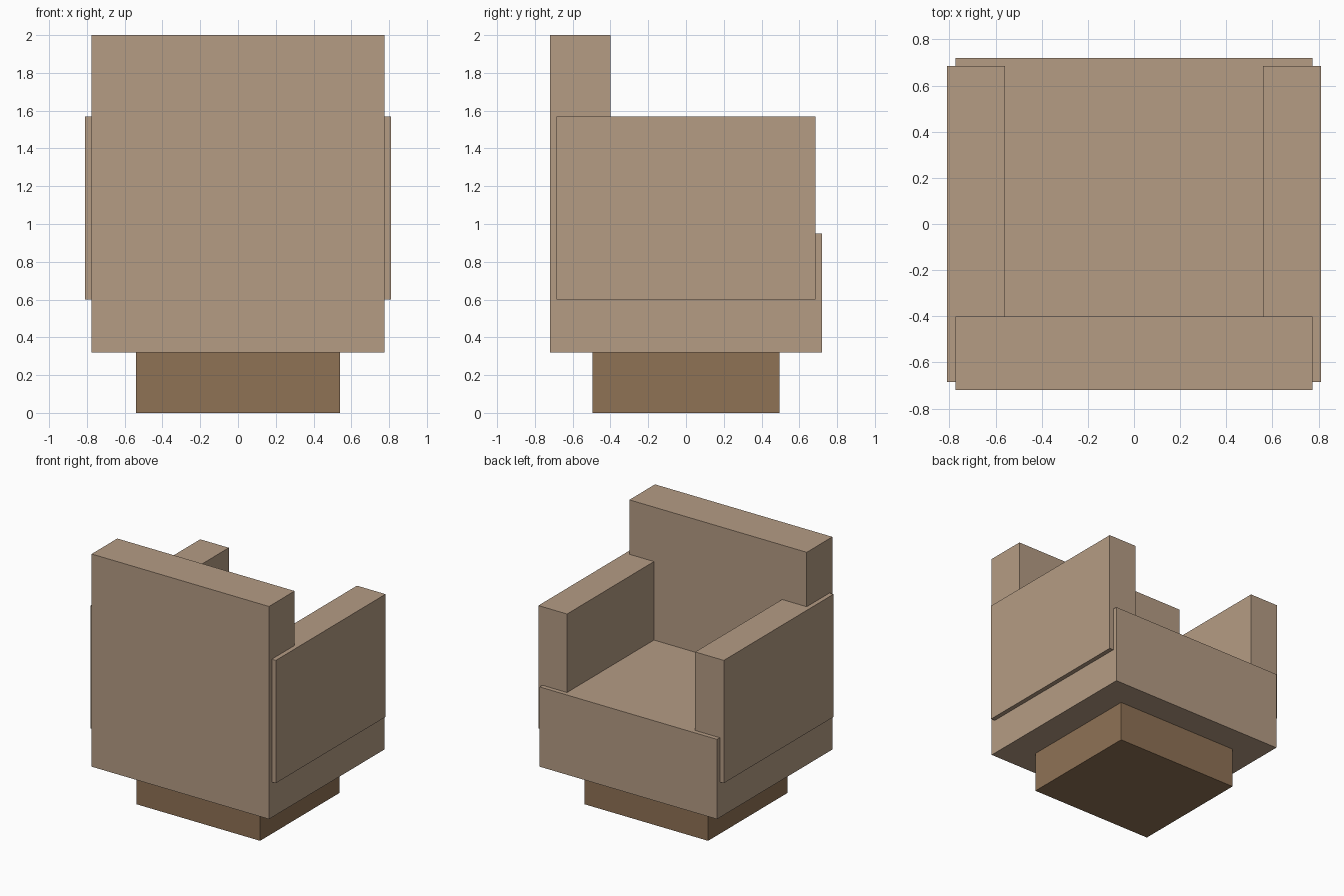
import bpy
import bmesh

cube = bpy.data.objects.get("Cube")
if cube:
    bpy.data.objects.remove(cube, do_unlink=True)


def make_material(name, color):
    mat = bpy.data.materials.new(name)
    mat.use_nodes = True
    mat.diffuse_color = color
    mat.node_tree.nodes["Principled BSDF"].inputs["Base Color"].default_value = color
    return mat


def extrude_profile(name, profile, x0, x1, mat):
    """Extrude a (y, z) side profile across the width from x0 to x1."""
    bm = bmesh.new()
    face = bm.faces.new([bm.verts.new((x0, y, z)) for y, z in profile])
    result = bmesh.ops.extrude_face_region(bm, geom=[face])
    moved = [g for g in result["geom"] if isinstance(g, bmesh.types.BMVert)]
    bmesh.ops.translate(bm, verts=moved, vec=(x1 - x0, 0, 0))
    bmesh.ops.recalc_face_normals(bm, faces=bm.faces)
    mesh = bpy.data.meshes.new(name)
    bm.to_mesh(mesh)
    bm.free()
    mesh.materials.append(mat)
    obj = bpy.data.objects.new(name, mesh)
    bpy.context.collection.objects.link(obj)
    return obj


def rectangle(y0, y1, z0, z1):
    return [(y0, z0), (y1, z0), (y1, z1), (y0, z1)]


upholstery = make_material("tan upholstery", (0.462, 0.332, 0.231, 1))
wood = make_material("brown wood", (0.275, 0.168, 0.091, 1))

# Plinth under the chair
extrude_profile("base", rectangle(-0.495, 0.495, 0, 0.32), -0.54, 0.54, wood)

# Seat block and backrest as one L-shaped body
body = [(-0.72, 0.32), (0.72, 0.32), (0.72, 0.95),
        (-0.4, 0.95), (-0.4, 2), (-0.72, 2)]
extrude_profile("seat_and_backrest", body, -0.775, 0.775, upholstery)

# Armrests, overhanging the body slightly on each side
for side, name in ((1, "left_armrest"), (-1, "right_armrest")):
    extrude_profile(name, rectangle(-0.685, 0.685, 0.6, 1.57),
                    side * 0.56, side * 0.81, upholstery)
